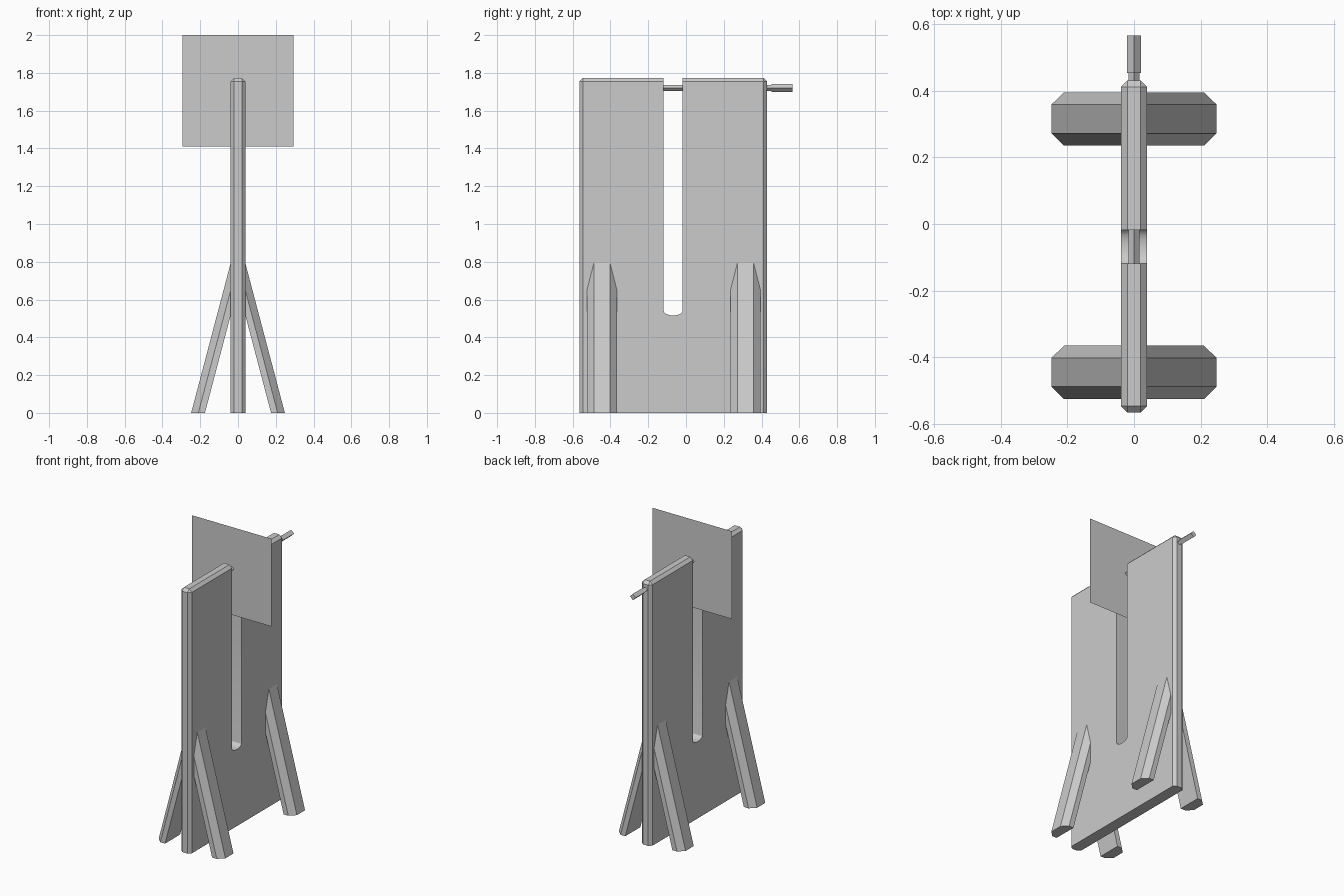
import bpy, bmesh, math
from mathutils import Vector

if "Cube" in bpy.data.objects:
    bpy.data.objects.remove(bpy.data.objects["Cube"])


def finish(name, bm):
    bmesh.ops.recalc_face_normals(bm, faces=bm.faces[:])
    mesh = bpy.data.meshes.new(name)
    bm.to_mesh(mesh)
    bm.free()
    obj = bpy.data.objects.new(name, mesh)
    bpy.context.collection.objects.link(obj)
    return obj


def prism(name, points, offset):
    """Extrude a planar polygon along an offset vector."""
    bm = bmesh.new()
    face = bm.faces.new([bm.verts.new(p) for p in points])
    new = bmesh.ops.extrude_face_region(bm, geom=[face], use_keep_orig=True)["geom"]
    bmesh.ops.translate(bm, vec=Vector(offset),
                        verts=[v for v in new if isinstance(v, bmesh.types.BMVert)])
    return finish(name, bm)


# Upright board, chamfered everywhere except its foot
Y0, Y1, TOP = -0.565, 0.43, 1.773
bm = bmesh.new()
bmesh.ops.create_cube(bm, size=1)
for v in bm.verts:
    v.co = Vector((v.co.x * 0.078, (Y0 + Y1) / 2 + v.co.y * (Y1 - Y0), (v.co.z + 0.5) * TOP))
edges = [e for e in bm.edges if max(v.co.z for v in e.verts) > 0.1]
bmesh.ops.bevel(bm, geom=edges, offset=0.019, offset_type='OFFSET', segments=1,
                profile=0.5, affect='EDGES')
board = finish("upright_board", bm)

# Round-bottomed slot cut down the board
SLOT_Y, SLOT_HALF = -0.068, 0.05
arc = [(-0.2, SLOT_Y + SLOT_HALF * math.cos(a), 0.54 - 0.024 * math.sin(a))
       for a in (math.pi * i / 12 for i in range(13))]
outline = arc + [(-0.2, SLOT_Y - SLOT_HALF, 2.2), (-0.2, SLOT_Y + SLOT_HALF, 2.2)]
cutter = prism("slot_cutter", outline, (0.4, 0, 0))
cutter.hide_render = True
cut = board.modifiers.new("slot", 'BOOLEAN')
cut.operation = 'DIFFERENCE'
cut.solver = 'EXACT'
cut.object = cutter
bpy.context.view_layer.objects.active = board
board.select_set(True)
bpy.ops.object.modifier_apply(modifier="slot")
bpy.data.objects.remove(cutter)
bpy.ops.object.shade_smooth_by_angle(angle=math.radians(25))

# Slanted support legs, outer corners chamfered
section = [(0.175, -0.08), (0.21, -0.08), (0.248, -0.043),
           (0.248, 0.043), (0.21, 0.08), (0.175, 0.08)]
for place, cy in (("front", -0.445), ("back", 0.315)):
    for side, s in (("right", 1), ("left", -1)):
        prism(f"{place}_{side}_leg", [(s * x, cy + y, 0) for x, y in section],
              (-s * 0.211, 0, 0.8))

# Thin flat panel standing in the slot
bm = bmesh.new()
bm.faces.new([bm.verts.new((x, -0.066, z)) for x, z in
              ((-0.295, 1.41), (0.295, 1.41), (0.295, 2.0), (-0.295, 2.0))])
finish("flat_panel", bm)


# Four-sided axle and its handle
def bar(name, r, y0, y1):
    prism(name, [(r, y0, 1.72), (0, y0, 1.72 + r), (-r, y0, 1.72), (0, y0, 1.72 - r)],
          (0, y1 - y0, 0))


bar("axle", 0.016, -0.2, 0.46)
bar("handle", 0.021, 0.453, 0.565)
